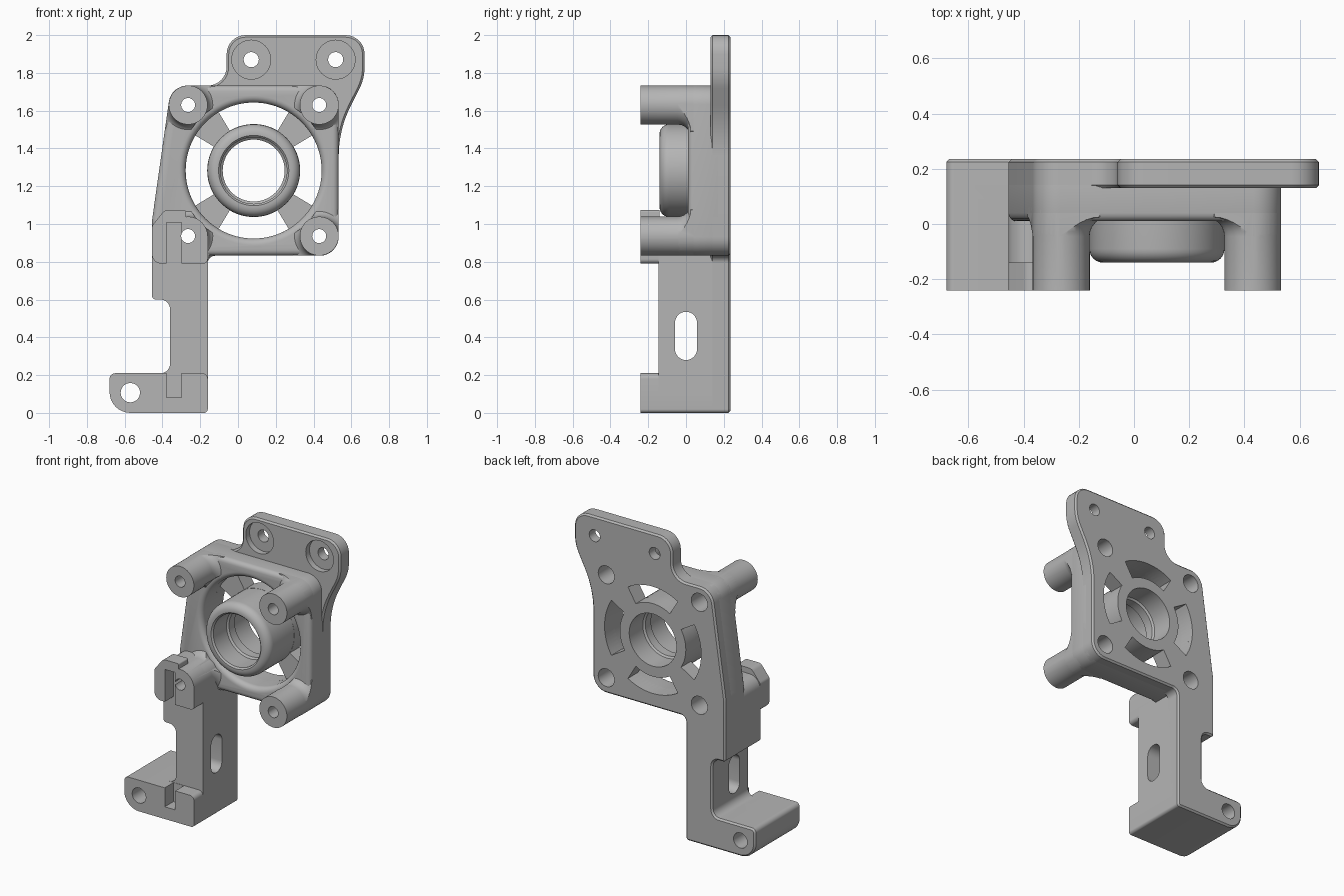
import bpy, bmesh, math
from mathutils import Vector

if "Cube" in bpy.data.objects:
    bpy.data.objects.remove(bpy.data.objects["Cube"])

grey = bpy.data.materials.new("plain grey")
grey.use_nodes = True
grey.diffuse_color = (0.46, 0.46, 0.46, 1)
grey.node_tree.nodes["Principled BSDF"].inputs["Base Color"].default_value = grey.diffuse_color

parts, cutters = [], []
CX, CZ, P = 0.083, 1.283, 0.347        # hub centre and post offset
BACK, INNER = 0.235, 0.2


def finish(name, bm, group):
    bmesh.ops.recalc_face_normals(bm, faces=bm.faces)
    mesh = bpy.data.meshes.new(name)
    bm.to_mesh(mesh)
    bm.free()
    ob = bpy.data.objects.new(name, mesh)
    bpy.context.collection.objects.link(ob)
    group.append(ob)
    ob.hide_render = group is cutters
    return ob


def rounded(points, steps=8):
    """Polygon from (x, z, radius) corners, each replaced by a tangent arc."""
    out = []
    for i, (x, z, r) in enumerate(points):
        c = Vector((x, z))
        a = (Vector(points[i - 1][:2]) - c).normalized()
        b = (Vector(points[(i + 1) % len(points)][:2]) - c).normalized()
        if r == 0:
            out.append(c)
            continue
        half = a.angle(b) / 2
        centre = c + (a + b).normalized() * (r / math.sin(half))
        u = c + a * (r / math.tan(half)) - centre
        v = c + b * (r / math.tan(half)) - centre
        sweep = u.angle(v)
        for k in range(steps + 1):
            t = k / steps
            out.append(centre + (u * math.sin((1 - t) * sweep)
                                 + v * math.sin(t * sweep)) / math.sin(sweep))
    return out


def prism(name, outlines, y0, y1, group=parts, bevel=0, segments=1):
    """Extrude x-z outlines along y."""
    bm = bmesh.new()
    for pts in outlines:
        a = [bm.verts.new((p[0], y0, p[1])) for p in pts]
        b = [bm.verts.new((p[0], y1, p[1])) for p in pts]
        bm.faces.new(a)
        bm.faces.new(b[::-1])
        for i in range(len(a)):
            j = (i + 1) % len(a)
            bm.faces.new((a[i], b[i], b[j], a[j]))
    ob = finish(name, bm, group)
    if bevel:
        m = ob.modifiers.new("edge", "BEVEL")
        m.width, m.segments, m.use_clamp_overlap = bevel, segments, False
        m.limit_method, m.angle_limit = "ANGLE", math.radians(60)
    return ob


def lathe(name, profile, centres, group=parts, hollow=False, n=48):
    """Turn a (radius, y) profile about a y axis at each centre."""
    bm = bmesh.new()
    for cx, cz in centres:
        rings = [[bm.verts.new((cx + r * math.cos(math.tau * k / n), y,
                                cz + r * math.sin(math.tau * k / n)))
                  for k in range(n)] for r, y in profile]
        pairs = list(zip(rings, rings[1:]))
        if hollow:
            pairs.append((rings[-1], rings[0]))
        else:
            bm.faces.new(rings[0])
            bm.faces.new(rings[-1])
        for a, b in pairs:
            for k in range(n):
                j = (k + 1) % n
                bm.faces.new((a[k], a[j], b[j], b[k]))
    return finish(name, bm, group)


def cut(part, *tools, operation="DIFFERENCE"):
    for tool in tools:
        m = part.modifiers.new("cut", "BOOLEAN")
        m.object, m.operation, m.solver = tool, operation, "EXACT"


def box(x0, x1, z0, z1):
    return [(x0, z0), (x1, z0), (x1, z1), (x0, z1)]


def sector(mid, r0, r1, half=math.radians(31), n=16):
    angles = [mid - half + 2 * half * k / n for k in range(n + 1)]
    ring = [(r1, a) for a in angles] + [(r0, a) for a in reversed(angles)]
    return [(CX + r * math.cos(a), CZ + r * math.sin(a)) for r, a in ring]


posts = [(CX + sx * P, CZ + sz * P) for sx in (-1, 1) for sz in (-1, 1)]
ears = [(0.07, 1.87), (0.517, 1.87)]

# Full back plate with ears, arm and foot outline
back_plate = prism("back_plate", [rounded([
    (-0.06, 2, .1), (0.67, 2, .1), (0.67, 1.77, .25), (0.533, 1.5, .6),
    (0.533, .832, .1), (-0.16, .832, .04), (-0.16, 0, .02), (-0.68, 0, .11),
    (-0.68, .21, .03), (-0.36, .21, .05), (-0.36, .6, .05), (-0.455, .6, .02),
    (-0.455, 1.02, .2), (-0.354, 1.733, .1), (-0.06, 1.733, .1)])],
    0.13, BACK, bevel=0.011)

# Raised square frame in front of the plate
frame_outline = rounded([(-0.354, 1.733, .1), (0.533, 1.733, .1), (0.533, .832, .1),
                         (-0.455, .832, 0), (-0.455, 1.02, .2)])
frame = prism("frame", [frame_outline], 0.01, INNER, bevel=0.03, segments=4)

# Four posts, flared where they meet the frame
flare = [(0.103 + 0.07 * (1 - math.cos(t * math.pi / 12)),
          -0.045 + 0.07 * math.sin(t * math.pi / 12)) for t in range(7)]
corner_posts = lathe("corner_posts", [(0.103, -0.24)] + flare + [(0.173, 0.06)], posts)

# Central hub with an inner lip
nose = [(0.195 + 0.05 * math.sin(t * math.pi / 12),
         -0.09 - 0.05 * math.cos(t * math.pi / 12)) for t in range(7)]
hub = lathe("hub", nose + [(0.245, INNER), (0.176, INNER), (0.176, 0.09), (0.164, 0.08),
                           (0.164, 0.02), (0.176, 0.01), (0.176, -0.13), (0.186, -0.14)],
            [(CX, CZ)], hollow=True, n=72)

# Arm, foot and clamp block
arm = prism("arm", [rounded([
    (-0.16, .1, 0), (-0.16, .86, 0), (-0.455, .86, 0), (-0.455, .6, .02),
    (-0.36, .6, .05), (-0.36, .21, .05), (-0.45, .21, 0), (-0.45, .1, 0)])], -0.145, INNER)
foot = prism("foot", [rounded([
    (-0.16, 0, .02), (-0.68, 0, .11), (-0.68, .21, .03), (-0.16, .21, .03)])], -0.24, INNER)
clamp = prism("clamp_block", [rounded([
    (-0.16, .79, .025), (-0.455, .79, .05), (-0.455, 1.035, .08), (-0.16, 1.035, .1)])],
    -0.24, 0.1)
clamp_lip = prism("clamp_lip", [rounded([
    (-0.455, .9, 0), (-0.455, .99, .03), (-0.39, 1.073, .04), (-0.275, 1.073, .01),
    (-0.275, .9, 0)])], -0.24, -0.14)

# Cutting shapes
post_bores = lathe("post_bores", [(0.037, -0.3), (0.037, 0.0), (0.06, 0.0), (0.06, 0.3)],
                   posts, cutters, n=32)
rim = [(0.36 + 0.035 * (1 - math.sin(t * math.pi / 12)),
        0.01 + 0.035 * (1 - math.cos(t * math.pi / 12))) for t in range(7)]
frame_hole = lathe("frame_hole", [(0.395, -0.1)] + rim + [(0.36, 0.3)],
                   [(CX, CZ)], cutters, n=96)
hub_bore = lathe("hub_bore", [(0.176, 0), (0.176, 0.3)], [(CX, CZ)], cutters, n=72)
slots = prism("vent_slots", [sector(k * math.pi / 2, 0.246, 0.36) for k in range(4)],
              0, 0.3, cutters)
ear_bores = lathe("ear_bores", [(0.103, 0), (0.103, 0.17), (0.04, 0.17), (0.04, 0.3)],
                  ears, cutters)
foot_hole = lathe("foot_hole", [(0.051, -0.3), (0.051, 0.3)], [(-0.57, .107)], cutters)
grooves = prism("grooves", [box(-0.378, -0.3, .082, .3), box(-0.378, -0.3, .7, 1.008)],
                -0.3, -0.147, cutters)
arm_slot = prism("arm_slot", [rounded([(-0.058, .28, .057), (0.058, .28, .057),
                                       (0.058, .535, .057), (-0.058, .535, .057)])],
                 0.1, 0.6, cutters)
arm_slot.rotation_euler.z = math.pi / 2
limit = prism("frame_limit", [frame_outline], -0.5, 0.5, cutters)

cut(corner_posts, limit, operation="INTERSECT")
cut(corner_posts, frame_hole, post_bores, grooves)
cut(back_plate, slots, hub_bore, post_bores, ear_bores, foot_hole)
cut(frame, frame_hole, post_bores)
cut(arm, arm_slot, post_bores)
cut(foot, foot_hole, grooves)
cut(clamp, post_bores, grooves)
cut(clamp_lip, post_bores, grooves)

# Bake the cuts, drop the cutters, colour and shade
bpy.context.view_layer.update()
graph = bpy.context.evaluated_depsgraph_get()
baked = [bpy.data.meshes.new_from_object(ob.evaluated_get(graph)) for ob in parts]
for ob, mesh in zip(parts, baked):
    ob.modifiers.clear()
    ob.data = mesh
    mesh.materials.clear()
    mesh.materials.append(grey)
for ob in cutters:
    bpy.data.objects.remove(ob)
bpy.ops.object.select_all(action="DESELECT")
for ob in parts:
    ob.select_set(True)
bpy.context.view_layer.objects.active = parts[0]
bpy.ops.object.shade_smooth_by_angle(angle=math.radians(30))
